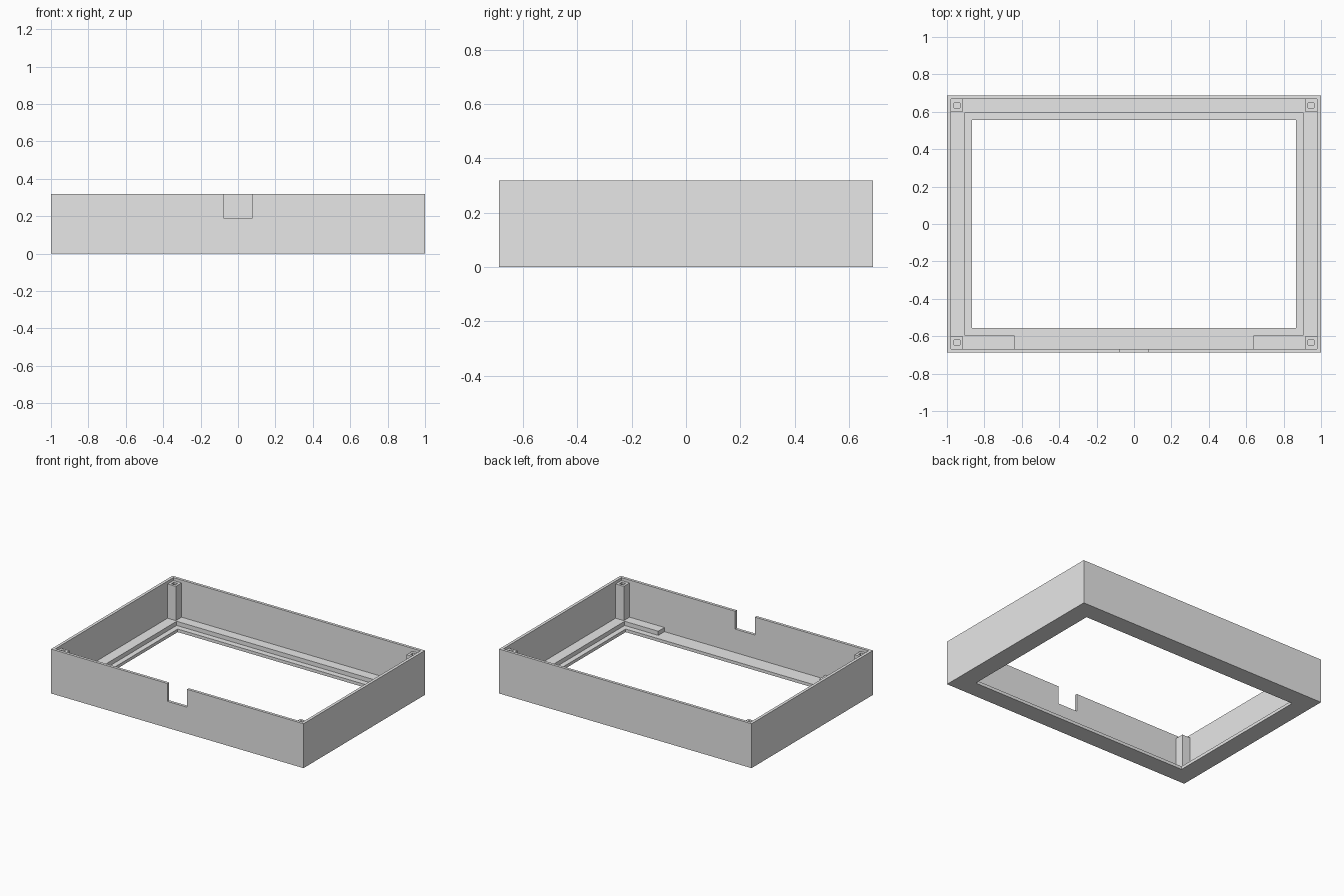
import bpy

old = bpy.data.objects.get("Cube")
if old:
    bpy.data.objects.remove(old, do_unlink=True)

HX, HY, H = 1.0, 0.687, 0.318       # outer half sizes and height
WX, WY = 0.979, 0.667               # inside of the walls
LX, LY = 0.904, 0.597               # edge of the raised ledge
OX, OY = 0.867, 0.556               # floor opening
LOW, HIGH, POST = 0.022, 0.052, 0.297
ABOVE = 0.5

grey = bpy.data.materials.new("light grey")
grey.use_nodes = True
colour = (0.8, 0.8, 0.8, 1)
grey.diffuse_color = colour
grey.node_tree.nodes["Principled BSDF"].inputs["Base Color"].default_value = colour


def box(name, x0, x1, y0, y1, z0, z1):
    """Axis-aligned box between two corners."""
    verts = [(x, y, z) for z in (z0, z1) for x, y in ((x0, y0), (x1, y0), (x1, y1), (x0, y1))]
    faces = [(3, 2, 1, 0), (4, 5, 6, 7)]
    faces += [(i, (i + 1) % 4, (i + 1) % 4 + 4, i + 4) for i in range(4)]
    mesh = bpy.data.meshes.new(name)
    mesh.from_pydata(verts, [], faces)
    mesh.materials.append(grey)
    obj = bpy.data.objects.new(name, mesh)
    bpy.context.collection.objects.link(obj)
    return obj


def cut(target, *bounds):
    """Remove a box-shaped volume from the target."""
    cutter = box("cutter", *bounds)
    cutter.hide_render = True
    mod = target.modifiers.new("cut", "BOOLEAN")
    mod.operation = "DIFFERENCE"
    mod.solver = "EXACT"
    mod.object = cutter
    bpy.context.view_layer.objects.active = target
    bpy.ops.object.modifier_apply(modifier=mod.name)
    bpy.data.objects.remove(cutter, do_unlink=True)


# Open case: walls, raised ledge, lower lip and central opening
case = box("case_frame", -HX, HX, -HY, HY, 0, H)
cut(case, -WX, WX, -WY, WY, HIGH, ABOVE)
cut(case, -LX, LX, -LY, LY, LOW, ABOVE)
cut(case, -OX, OX, -OY, OY, -ABOVE, ABOVE)

# Gap in the front ledge, leaving a block at each end
cut(case, -0.638, 0.638, -WY, -OY + 0.1, LOW, ABOVE)

# Notch in the front wall
cut(case, -0.078, 0.078, -HY - 0.1, -LY, 0.19, ABOVE)

# Corner posts with square screw holes
for sx, side in ((-1, "right"), (1, "left")):
    for sy, end in ((-1, "front"), (1, "back")):
        xs = sorted((sx * 0.914, sx * WX))
        ys = sorted((sy * 0.602, sy * WY))
        post = box(f"{end}_{side}_post", *xs, *ys, HIGH, POST)
        hx = sorted((sx * 0.931, sx * 0.962))
        hy = sorted((sy * 0.619, sy * 0.647))
        cut(post, *hx, *hy, 0.12, ABOVE)
